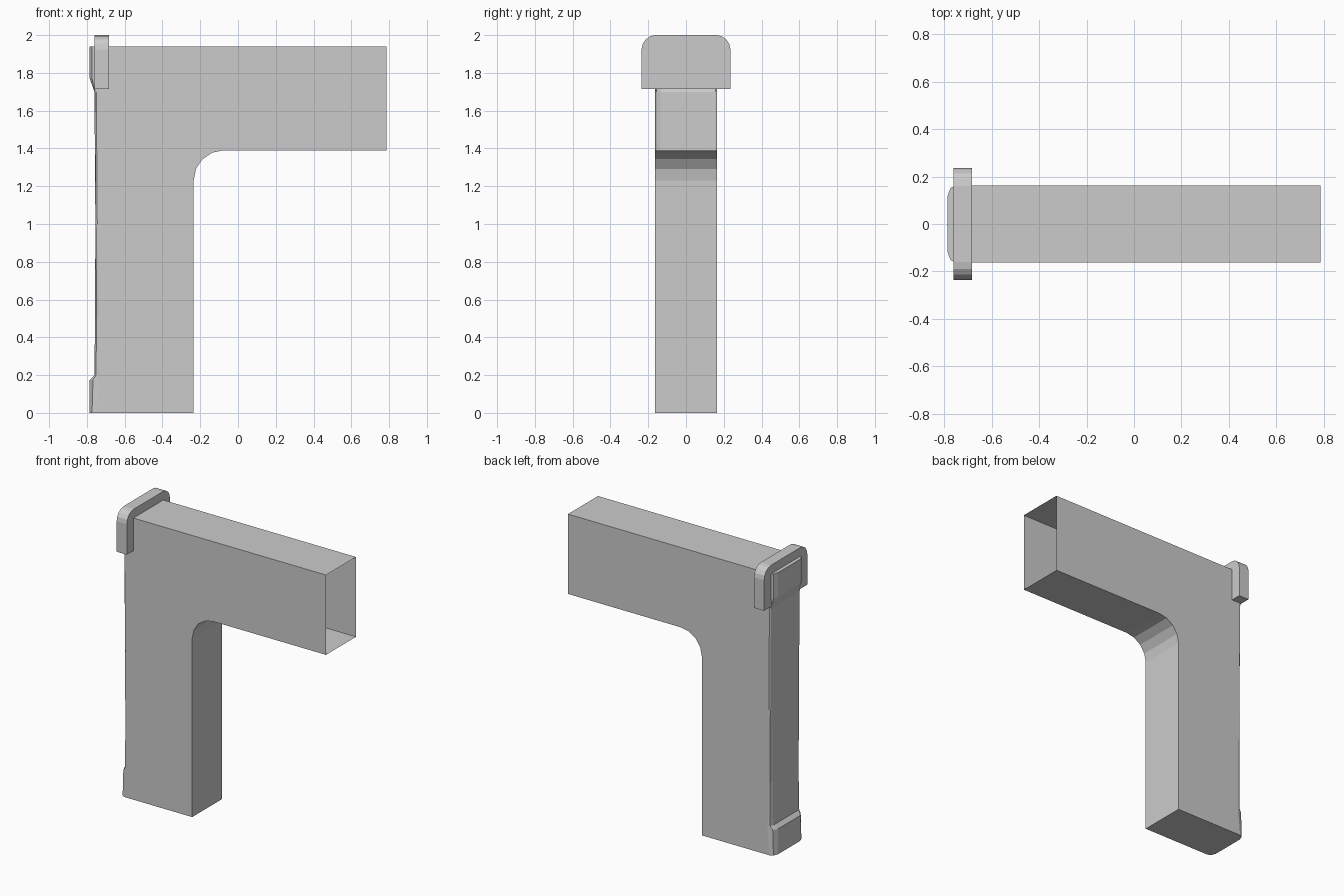
import bpy
import bmesh
from math import cos, sin, pi

cube = bpy.data.objects.get("Cube")
if cube:
    bpy.data.objects.remove(cube, do_unlink=True)

grey = bpy.data.materials.new("light grey")
grey.use_nodes = True
colour = (0.6, 0.6, 0.6, 1)
grey.diffuse_color = colour
grey.node_tree.nodes["Principled BSDF"].inputs["Base Color"].default_value = colour


def finish(bm, name):
    bmesh.ops.recalc_face_normals(bm, faces=bm.faces)
    mesh = bpy.data.meshes.new(name)
    bm.to_mesh(mesh)
    bm.free()
    mesh.materials.append(grey)
    obj = bpy.data.objects.new(name, mesh)
    bpy.context.collection.objects.link(obj)
    return obj


def arc(cx, cz, r, start, end, steps):
    angles = [start + (end - start) * i / steps for i in range(steps + 1)]
    return [(cx + r * cos(a), cz + r * sin(a)) for a in angles]


# Elbow body: flat sides, filleted inner corner, open arm end
HALF, TOP, ARM_END = 0.163, 1.94, 0.785
inner = [(-0.235, 0)] + arc(-0.075, 1.23, 0.16, pi, pi / 2, 4) + [(ARM_END, 1.39)]

# Rounded spine levels: height, spine x, corner x, half width of the flat
levels = [
    (0, -0.785, -0.75, 0.12),
    (0.175, -0.785, -0.735, 0.12),
    (0.2, -0.76, -0.735, 0.135),
    (0.5, -0.757, -0.735, 0.135),
    (1.0, -0.755, -0.745, 0.135),
    (1.7, -0.76, -0.75, 0.135),
    (1.77, -0.785, -0.75, 0.12),
    (TOP, -0.785, -0.75, 0.12),
]

bm = bmesh.new()
rows = []
for z, spine, corner, flat in levels:
    mid_x = spine + (corner - spine) * 0.35
    mid_y = flat + (HALF - flat) * 0.75
    half_row = [(corner, HALF), (mid_x, mid_y), (spine, flat)]
    ring = [(x, -y) for x, y in half_row] + half_row[::-1]
    rows.append([bm.verts.new((x, y, z)) for x, y in ring])

for low, high in zip(rows, rows[1:]):
    for i in range(len(low) - 1):
        bm.faces.new((low[i], low[i + 1], high[i + 1], high[i]))

front = [bm.verts.new((x, -HALF, z)) for x, z in inner + [(ARM_END, TOP)]]
back = [bm.verts.new((x, HALF, z)) for x, z in inner + [(ARM_END, TOP)]]
bm.faces.new(front + [row[0] for row in reversed(rows)])
bm.faces.new(back + [row[-1] for row in reversed(rows)])
for i in range(len(inner) - 1):
    bm.faces.new((front[i], front[i + 1], back[i + 1], back[i]))
bm.faces.new(rows[0] + [back[0], front[0]])
bm.faces.new(rows[-1] + [back[-1], front[-1]])
finish(bm, "elbow_body")

# Collar plate with rounded upper corners
R, WIDE, HIGH, LOW = 0.075, 0.235, 2.0, 1.715
outline = [(WIDE, LOW)]
outline += arc(WIDE - R, HIGH - R, R, 0, pi / 2, 4)
outline += arc(R - WIDE, HIGH - R, R, pi / 2, pi, 4)
outline += [(-WIDE, LOW)]
bm = bmesh.new()
plate = bm.faces.new([bm.verts.new((-0.76, y, z)) for y, z in outline])
extruded = bmesh.ops.extrude_face_region(bm, geom=[plate], use_keep_orig=True)
moved = [v for v in extruded["geom"] if isinstance(v, bmesh.types.BMVert)]
bmesh.ops.translate(bm, verts=moved, vec=(0.077, 0, 0))
finish(bm, "collar")
